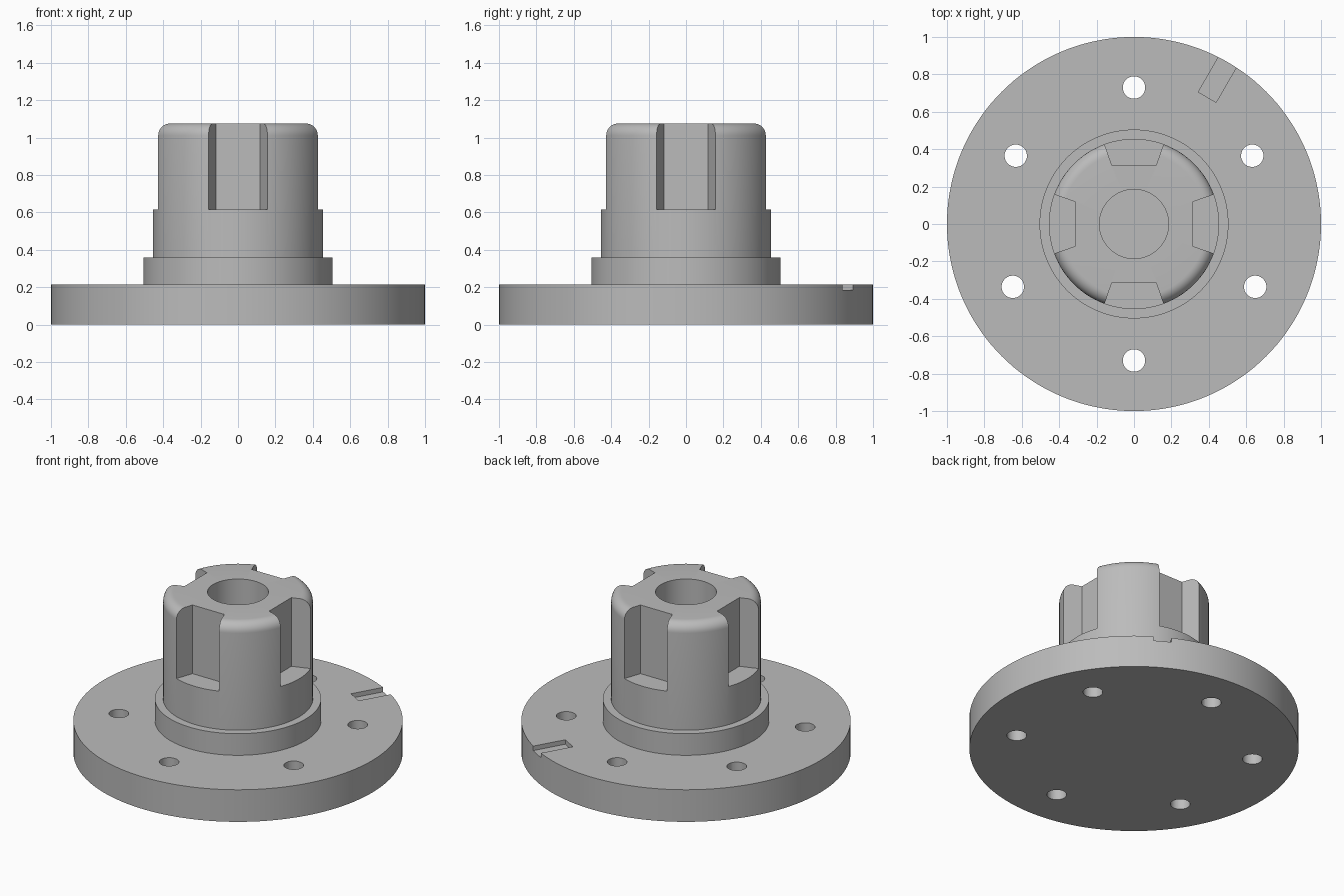
import bpy, bmesh, math
from mathutils import Matrix

cube = bpy.data.objects.get("Cube")
if cube:
    bpy.data.objects.remove(cube, do_unlink=True)

grey = bpy.data.materials.new("machined grey")
grey.use_nodes = True
colour = (0.5, 0.5, 0.5, 1)
grey.diffuse_color = colour
grey.node_tree.nodes["Principled BSDF"].inputs["Base Color"].default_value = colour


def make_object(name, bm):
    bmesh.ops.recalc_face_normals(bm, faces=bm.faces)
    mesh = bpy.data.meshes.new(name)
    bm.to_mesh(mesh)
    bm.free()
    mesh.materials.append(grey)
    obj = bpy.data.objects.new(name, mesh)
    bpy.context.collection.objects.link(obj)
    return obj


def lathe(name, profile, steps=144):
    """Spin an (r, z) profile, starting and ending on the axis, around z."""
    bm = bmesh.new()
    verts = [bm.verts.new((r, 0, z)) for r, z in profile]
    edges = [bm.edges.new(pair) for pair in zip(verts, verts[1:])]
    bmesh.ops.spin(bm, geom=verts + edges, cent=(0, 0, 0), axis=(0, 0, 1),
                   angle=math.tau, steps=steps, use_duplicate=False)
    bmesh.ops.remove_doubles(bm, verts=bm.verts, dist=1e-5)
    return make_object(name, bm)


def prism(bm, outline, z0, z1, angle):
    """Add an upright prism, its outline turned around z."""
    turn = Matrix.Rotation(angle, 3, "Z")
    rings = [[bm.verts.new(turn @ Matrix.Identity(3) @ Matrix.Translation((x, y, z)).translation)
              for x, y in outline] for z in (z0, z1)]
    low, high = rings
    bm.faces.new(low[::-1])
    bm.faces.new(high)
    for i in range(len(low)):
        j = (i + 1) % len(low)
        bm.faces.new((low[i], low[j], high[j], high[i]))


# Flange, shoulder and hub with rounded rim and blind bore
FLANGE_Z, SHOULDER_Z, SLOT_Z, TOP_Z = 0.215, 0.36, 0.615, 1.075
HUB_R, BORE_R, FILLET = 0.455, 0.185, 0.065
rim = [(HUB_R - FILLET + FILLET * math.cos(a), TOP_Z - FILLET + FILLET * math.sin(a))
       for a in (math.pi / 2 * i / 8 for i in range(9))]
hub = lathe("flanged_hub", [(0, 0), (1, 0), (1, FLANGE_Z), (0.505, FLANGE_Z),
                            (0.505, SHOULDER_Z), (HUB_R, SHOULDER_Z)] + rim +
            [(BORE_R, TOP_Z), (BORE_R, FLANGE_Z), (0, FLANGE_Z)])

cutters = bmesh.new()

# Four flared slots around the hub
for i in range(4):
    prism(cutters, [(0.313, -0.118), (0.6, -0.218), (0.6, 0.218), (0.313, 0.118)],
          SLOT_Z, 1.3, i * math.pi / 2)

# Six bolt holes, the two front side ones slightly off pitch
for degrees in (30, 90, 150, 207.4, 270, 332.6):
    circle = [(0.73 + 0.06 * math.cos(a), 0.06 * math.sin(a))
              for a in (math.tau * k / 32 for k in range(32))]
    prism(cutters, circle, -0.1, 0.3, math.radians(degrees))

# Shallow alignment notch in the flange edge
prism(cutters, [(0.783, -0.055), (1.1, -0.055), (1.1, 0.055), (0.783, 0.055)],
      0.185, 0.3, math.radians(60))

cutter = make_object("hub_cutter", cutters)
cutter.hide_render = True

# Cut, then drop the cutter
cut = hub.modifiers.new("cuts", "BOOLEAN")
cut.operation = "DIFFERENCE"
cut.solver = "EXACT"
cut.object = cutter
bpy.ops.object.select_all(action="DESELECT")
bpy.context.view_layer.objects.active = hub
hub.select_set(True)
bpy.ops.object.modifier_apply(modifier=cut.name)
bpy.data.objects.remove(cutter, do_unlink=True)
bpy.ops.object.shade_smooth_by_angle(angle=math.radians(30))
